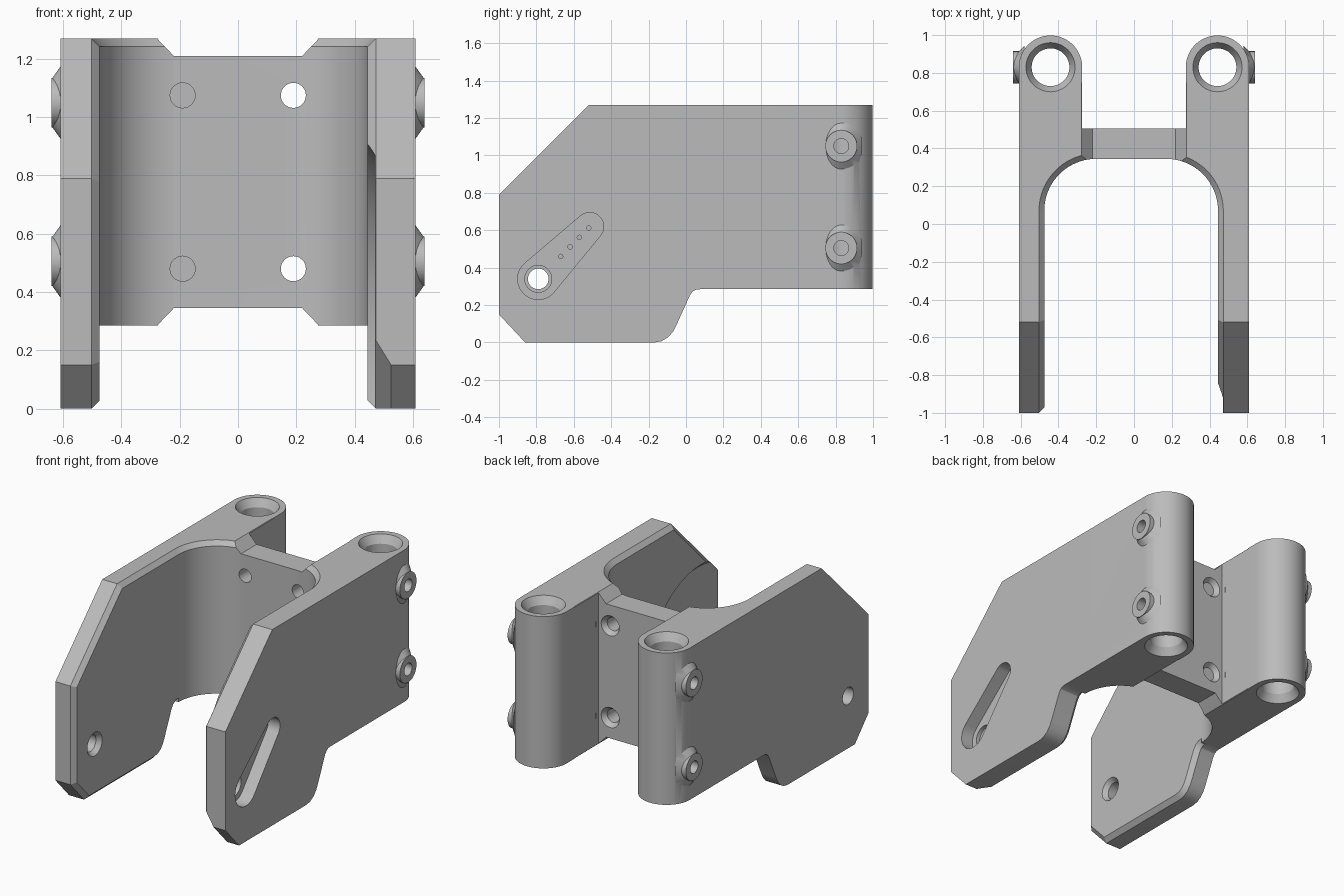
import bpy, bmesh
from math import sin, cos, pi, radians, atan2
from mathutils import Matrix, Vector

cube = bpy.data.objects.get("Cube")
if cube:
    bpy.data.objects.remove(cube, do_unlink=True)

OUT, TOP, LOW = 0.61, 1.27, 0.285       # outer side, top and rear underside
INNER = {1: 0.445, -1: 0.475}           # inner wall of each arm
CH = 0.028                              # inner chamfer
PIVOT = (-0.79, 0.34)

grey = bpy.data.materials.new("plain_grey")
grey.use_nodes = True
grey.diffuse_color = (0.5, 0.5, 0.5, 1)
grey.node_tree.nodes["Principled BSDF"].inputs["Base Color"].default_value = (0.5, 0.5, 0.5, 1)


def finish(bm, name):
    bmesh.ops.recalc_face_normals(bm, faces=bm.faces)
    mesh = bpy.data.meshes.new(name)
    bm.to_mesh(mesh)
    bm.free()
    obj = bpy.data.objects.new(name, mesh)
    bpy.context.collection.objects.link(obj)
    return obj


def loft(name, first, last):
    """Solid between two outlines with equal point counts."""
    bm = bmesh.new()
    a = [bm.verts.new(p) for p in first]
    b = [bm.verts.new(p) for p in last]
    bm.faces.new(a)
    bm.faces.new(b)
    for i in range(len(a)):
        j = (i + 1) % len(a)
        bm.faces.new((a[i], a[j], b[j], b[i]))
    return finish(bm, name)


def place(axis, u, v, w):
    return {"X": (w, u, v), "Y": (u, w, v), "Z": (u, v, w)}[axis]


def prism(name, axis, pts, lo, hi):
    return loft(name, [place(axis, u, v, lo) for u, v in pts],
                [place(axis, u, v, hi) for u, v in pts])


def arc(cx, cy, r, a0, a1, n=20):
    angles = [radians(a0 + (a1 - a0) * i / n) for i in range(n + 1)]
    return [(cx + r * cos(a), cy + r * sin(a)) for a in angles]


def cone(name, axis, centre, lo, r_lo, hi, r_hi, n=48, squash=1.0):
    u, v = centre
    ring = arc(0, 0, 1, 0, 360 - 360 / n, n - 1)
    return loft(name, [place(axis, u + squash * r_lo * c, v + r_lo * s, lo) for c, s in ring],
                [place(axis, u + squash * r_hi * c, v + r_hi * s, hi) for c, s in ring])


def apply(body, tool, operation="DIFFERENCE"):
    mod = body.modifiers.new("join", "BOOLEAN")
    mod.operation, mod.solver, mod.object = operation, "EXACT", tool
    bpy.context.view_layer.objects.active = body
    bpy.ops.object.modifier_apply(modifier=mod.name)
    bpy.data.objects.remove(tool, do_unlink=True)


def cavity(grow, start):
    """Rounded opening between the arms, seen from above."""
    r = 0.275
    right, left = INNER[1] - r, r - INNER[-1]
    return ([(INNER[1] + grow, start)] + arc(right, 0.07, r + grow, 0, 90)
            + arc(left, 0.07, r + grow, 90, 180) + [(-INNER[-1] - grow, start)])


# Rear block with two rounded lugs
lug_x, lug_y, lug_r = 0.442, 0.83, 0.168
outline = (cavity(0, 0.069) + [(-OUT, 0.069)]
           + arc(-lug_x, lug_y, lug_r, 180, 0, 32) + [(-0.274, 0.505), (0.274, 0.505)]
           + arc(lug_x, lug_y, lug_r, 180, 0, 32) + [(OUT, 0.069)])
body = prism("bracket_body", "Z", outline, LOW, TOP)

# Arms with a chamfer round the inner face
arm_profile = [(-0.86, 0), (-0.17, 0), (-0.13, 0.007), (-0.095, 0.028), (-0.068, 0.06),
               (-0.05, 0.095), (0.02, 0.25), (0.035, 0.272), (0.055, 0.283), (0.08, LOW),
               (0.1, LOW), (0.1, TOP), (-0.52, TOP), (-1, 0.79), (-1, 0.15)]


def arm(side):
    bm = bmesh.new()
    inner = side * INNER[side]
    face = bm.faces.new([bm.verts.new((inner + side * CH, y, z)) for y, z in arm_profile])
    back = bm.faces.new([bm.verts.new((side * OUT, y, z)) for y, z in arm_profile])
    a, b = list(face.verts), list(back.verts)
    for i in range(len(a)):
        j = (i + 1) % len(a)
        bm.faces.new((a[i], a[j], b[j], b[i]))
    bmesh.ops.recalc_face_normals(bm, faces=bm.faces)
    bmesh.ops.inset_region(bm, faces=[face], thickness=CH, use_even_offset=True, use_boundary=True)
    for vert in face.verts:
        vert.co.x = inner
    return finish(bm, "arm")


for side in (1, -1):
    apply(body, arm(side), "UNION")

# Flared screw bosses on the lugs
SCREWS = (0.505, 1.05)
for side in (1, -1):
    for z in SCREWS:
        apply(body, cone("flare", "X", (lug_y, z), side * 0.58, 0.165, side * 0.637, 0.085, squash=0.68), "UNION")
        apply(body, cone("boss", "X", (lug_y, z), side * 0.54, 0.085, side * 0.64, 0.085), "UNION")

# Chamfers on the curved opening, above and below
for start, edge, d in ((0.05, TOP, 1), (0.082, LOW, -1)):
    lower = [(x, y, edge - d * CH) for x, y in cavity(0, start)]
    upper = [(x, y, edge + d * CH) for x, y in cavity(2 * CH, start)]
    apply(body, loft("opening_chamfer", lower, upper))

# Notches above and below the cross plate
for edge, d in ((TOP, 1), (LOW, -1)):
    notch = [(-0.335, edge + d * 0.06), (-0.22, edge - d * 0.06),
             (0.22, edge - d * 0.06), (0.335, edge + d * 0.06)]
    apply(body, prism("notch", "Y", notch, 0.2, 0.75))

# Lug bores with countersunk ends, and screw holes
for side in (1, -1):
    centre = (side * lug_x, lug_y)
    apply(body, cone("bore", "Z", centre, 0, 0.1, 1.5, 0.1))
    for edge, d in ((TOP, 1), (LOW, -1)):
        apply(body, cone("bore_rim", "Z", centre, edge - d * 0.05, 0.1, edge + d * 0.05, 0.16))
    for z in SCREWS:
        apply(body, cone("screw_hole", "X", (lug_y, z), side * 0.45, 0.04, side * 0.7, 0.04, 24))

# Mounting holes in the cross plate, countersunk at the back
for x in (-0.19, 0.19):
    for z in (0.48, 1.075):
        apply(body, cone("plate_hole", "Y", (x, z), 0.3, 0.043, 0.6, 0.043, 32))
        apply(body, cone("plate_sink", "Y", (x, z), 0.475, 0.043, 0.535, 0.087, 32))

# Pivot hole in the plain arm, countersunk inside
apply(body, cone("pivot_hole", "X", PIVOT, -0.7, 0.055, -0.4, 0.055))
apply(body, cone("pivot_sink", "X", PIVOT, -0.505, 0.055, -0.445, 0.097))

# Shallow round clearance inside the other arm
apply(body, cone("clearance", "X", PIVOT, 0.42, 0.595, 0.47, 0.545, 96))

# Sloping relief across its lower front corner
along, outward = Vector((0, 0.68, -0.73)), Vector((0, -0.73, -0.68))
corner = Vector((0, -0.93, 0.075))
section = [(0.525, 0), (0.435, -0.1), (0.435, 0.1), (0.525, 0.1)]
ends = [[corner + along * t + outward * n + Vector((x, 0, 0)) for x, n in section] for t in (-0.35, 0.35)]
apply(body, loft("corner_relief", *ends))

# Tapered lever recess with pivot and row of pin holes
tip = (-0.515, 0.62)
lean = atan2(tip[1] - PIVOT[1], tip[0] - PIVOT[0]) * 180 / pi
recess = arc(*tip, 0.075, lean - 85, lean + 85) + arc(*PIVOT, 0.11, lean + 85, lean + 275)
apply(body, prism("lever_recess", "X", recess, 0.525, 0.7))
apply(body, cone("lever_step", "X", PIVOT, 0.5, 0.072, 0.6, 0.072))
apply(body, cone("lever_pivot", "X", PIVOT, 0.4, 0.055, 0.6, 0.055))
for i in range(4):
    apply(body, cone("pin_hole", "X", (-0.67 + 0.05 * i, 0.46 + 0.051 * i), 0.4, 0.012, 0.6, 0.012, 12))

# Surface finish
body.data.materials.clear()
body.data.materials.append(grey)
for poly in body.data.polygons:
    poly.material_index = 0
bpy.ops.object.select_all(action="DESELECT")
body.select_set(True)
bpy.context.view_layer.objects.active = body
bpy.ops.object.shade_smooth_by_angle(angle=radians(25))
